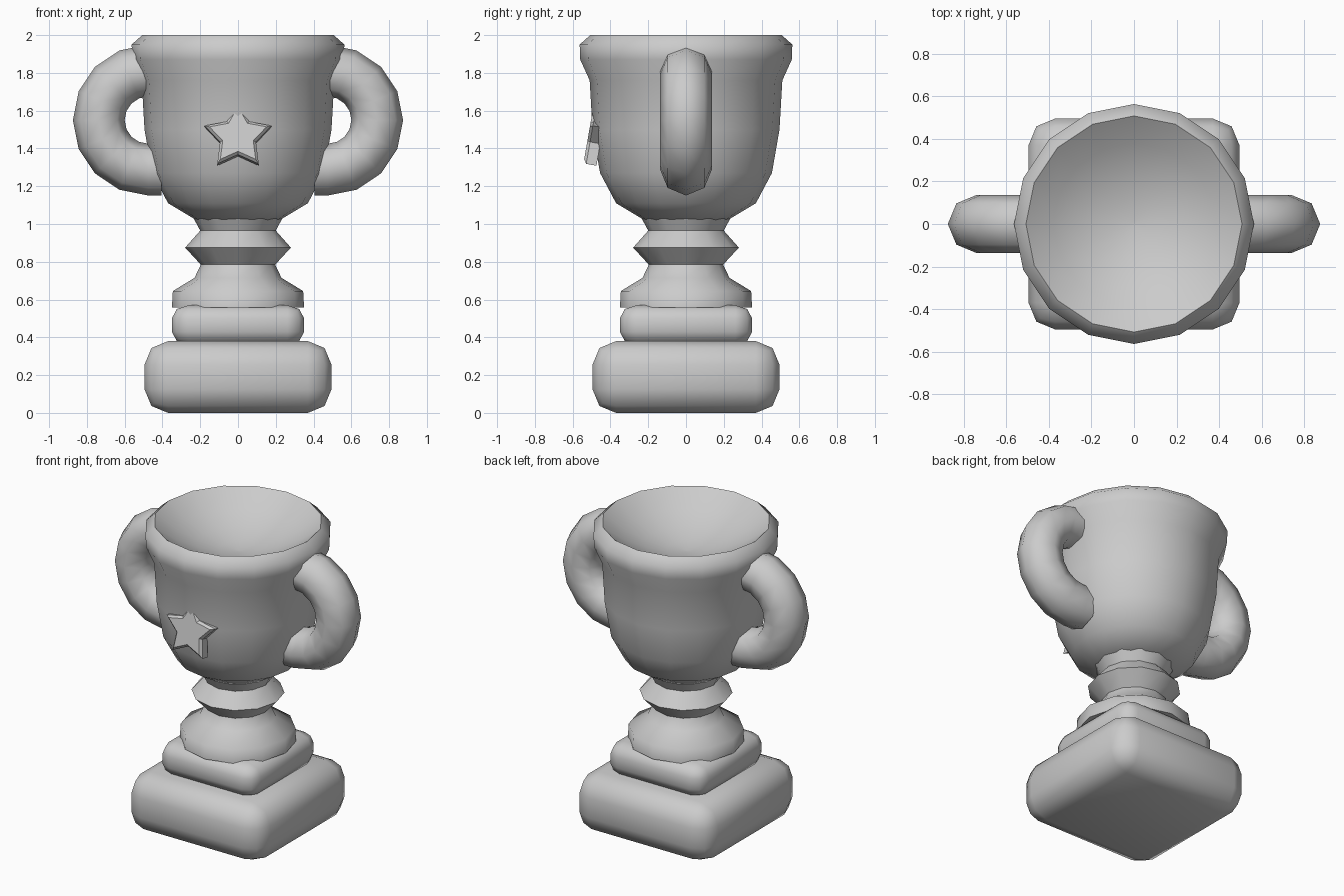
import bpy, bmesh
from math import sin, cos, pi, radians
from mathutils import Matrix

if "Cube" in bpy.data.objects:
    bpy.data.objects.remove(bpy.data.objects["Cube"])


def finish(bm, name, angle):
    bmesh.ops.recalc_face_normals(bm, faces=bm.faces)
    me = bpy.data.meshes.new(name)
    bm.to_mesh(me)
    bm.free()
    ob = bpy.data.objects.new(name, me)
    bpy.context.collection.objects.link(ob)
    bpy.ops.object.select_all(action='DESELECT')
    ob.select_set(True)
    bpy.context.view_layer.objects.active = ob
    bpy.ops.object.shade_smooth_by_angle(angle=radians(angle))
    return ob


def loft(name, rings, angle):
    """Skin a list of equal-length point rings, capping both ends."""
    bm = bmesh.new()
    vs = [[bm.verts.new(p) for p in r] for r in rings]
    n = len(vs[0])
    for a, b in zip(vs, vs[1:]):
        for i in range(n):
            j = (i + 1) % n
            bm.faces.new((a[i], a[j], b[j], b[i]))
    bm.faces.new(vs[0])
    bm.faces.new(vs[-1])
    return finish(bm, name, angle)


def lathe(name, profile, n, angle):
    return loft(name, [[(r * cos(2 * pi * i / n), r * sin(2 * pi * i / n), z)
                        for i in range(n)] for r, z in profile], angle)


def plinth(name, width, height, z, bevel):
    """Square block with two-step rounded edges, squashed to height."""
    bm = bmesh.new()
    bmesh.ops.create_cube(bm, size=1)
    bmesh.ops.scale(bm, vec=(0.99, 0.99, 0.38), verts=bm.verts)
    bmesh.ops.bevel(bm, geom=bm.edges[:], offset=bevel, segments=2,
                    profile=0.5, affect='EDGES')
    bmesh.ops.scale(bm, vec=(width / 0.99, width / 0.99, height / 0.38), verts=bm.verts)
    bmesh.ops.translate(bm, vec=(0, 0, z + height / 2), verts=bm.verts)
    finish(bm, name, 60)


# Stepped base
plinth("lower_base", 0.99, 0.38, 0.0, 0.125)
plinth("upper_base", 0.70, 0.21, 0.36, 0.125)

# Stem with foot, diamond collar and neck
lathe("stem", [(0.35, 0.557), (0.345, 0.645), (0.23, 0.715), (0.197, 0.785),
               (0.28, 0.875), (0.2, 0.965), (0.235, 1.03)], 12, 60)

# Cup: outside up to the rim, then the shallow dished inside
lathe("cup", [(0.22, 1.02), (0.37, 1.11), (0.455, 1.27), (0.495, 1.5),
              (0.51, 1.76), (0.56, 1.87), (0.563, 1.95),
              (0.507, 2.0), (0.38, 1.91), (0.25, 1.85),
              (0.12, 1.81), (0.01, 1.80)], 16, 50)

# Handles: half ring of octagonal section, lower end running into the cup
CX, CZ, MAJOR, MINOR = 0.475, 1.55, 0.262, 0.137
for side, name in ((1, "right_handle"), (-1, "left_handle")):
    rings = []
    for k in range(9):
        t = pi / 2 - k * pi / 8
        ring = []
        for i in range(8):
            s = i * pi / 4
            d = MAJOR + MINOR * cos(s)
            ring.append((side * (CX + d * cos(t)), MINOR * sin(s), CZ + d * sin(t)))
        rings.append(ring)
    rings.append([(side * 0.405, y, z) for x, y, z in rings[-1]])
    loft(name, rings, 60)

# Star badge: chamfered front, leaning back with the cup wall
outline = []
for i in range(10):
    a, r = pi / 2 + i * pi / 5, (0.187 if i % 2 == 0 else 0.1)
    outline.append((r * cos(a), 0.98 * r * sin(a)))
star = loft("star", [[(x * s, y, z * s) for x, z in outline]
                     for s, y in ((1, 0.03), (1, -0.025), (0.85, -0.04))], 30)
star.data.transform(Matrix.Translation((0, -0.478, 1.46)) @ Matrix.Rotation(radians(-10), 4, 'X'))
